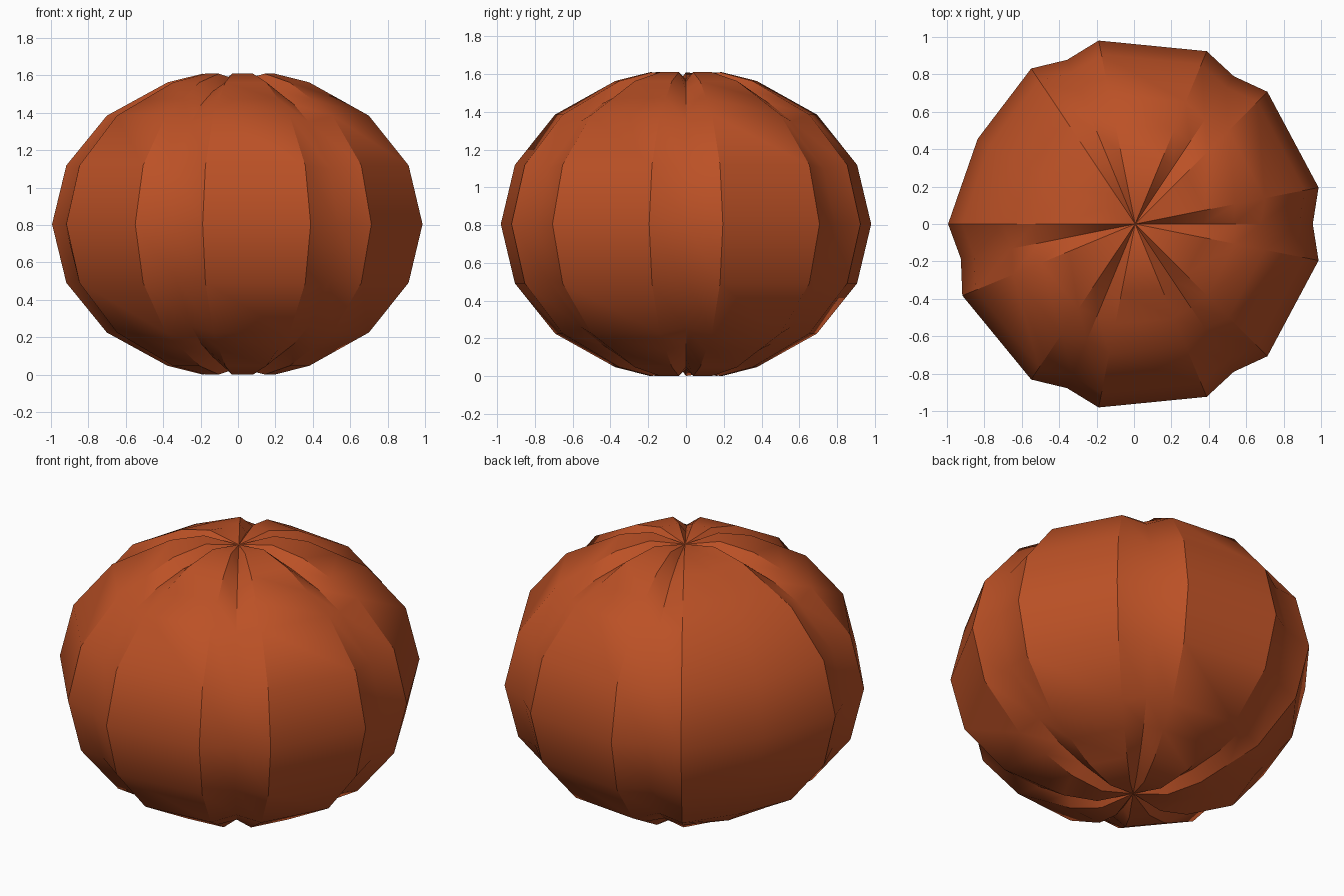
import bpy, bmesh, math

if "Cube" in bpy.data.objects:
    bpy.data.objects.remove(bpy.data.objects["Cube"])

# Ribbed, flattened gourd body: ridges (R), grooves (G) and one soft rib centre (C)
STEP = 11.25
DEPTH = 0.05          # groove depth along the surface normal
HALF_H = 0.82
MID_Z = 0.805
SHIFT_X = 0.006
POLE = HALF_H - 0.052

columns = []
for c in (0, 56.25, 112.5, 191.25, 247.5, 303.75):   # groove centres with a ridge each side
    columns += [(c - STEP, 'R'), (c, 'G'), (c + STEP, 'R')]
columns.append((151.6, 'C'))
columns.sort()

polar = [11.25, 22.5, 33.75, 45, 67.5, 90, 112.5, 135, 146.25, 157.5, 168.75]


def ring_point(p, kind):
    """Radius and height of a profile point at polar angle p."""
    t = math.radians(p)
    if kind == 'R' and p in (33.75, 146.25):
        # ridges run straight between the neighbouring rings
        a, b = ring_point(p - STEP, kind), ring_point(p + STEP, kind)
        return (a[0] + b[0]) / 2, (a[1] + b[1]) / 2
    r, z = math.sin(t), HALF_H * math.cos(t)
    if kind == 'G':
        r -= DEPTH * math.sin(t)
        z -= DEPTH * math.cos(t)
    elif kind == 'C':
        r *= 0.957
        z *= 0.985
    return r, z


bm = bmesh.new()
grid = []
for ang, kind in columns:
    a = math.radians(ang)
    col = []
    for p in polar:
        r, z = ring_point(p, kind)
        col.append(bm.verts.new((SHIFT_X + r * math.cos(a), r * math.sin(a), MID_Z + z)))
    grid.append(col)
top = bm.verts.new((SHIFT_X, 0, MID_Z + POLE))
bottom = bm.verts.new((SHIFT_X, 0, MID_Z - POLE))

# skin between neighbouring columns, closed at the sunken poles
n = len(grid)
for i in range(n):
    a, b = grid[i], grid[(i + 1) % n]
    bm.faces.new((top, a[0], b[0]))
    for j in range(len(polar) - 1):
        bm.faces.new((a[j], a[j + 1], b[j + 1], b[j]))
    bm.faces.new((a[-1], bottom, b[-1]))
bmesh.ops.recalc_face_normals(bm, faces=bm.faces)

mesh = bpy.data.meshes.new("pumpkin_body")
bm.to_mesh(mesh)
bm.free()
body = bpy.data.objects.new("pumpkin_body", mesh)
bpy.context.collection.objects.link(body)

orange = bpy.data.materials.new("burnt orange")
orange.diffuse_color = (0.50, 0.082, 0.019, 1)
orange.use_nodes = True
orange.node_tree.nodes["Principled BSDF"].inputs["Base Color"].default_value = orange.diffuse_color
mesh.materials.append(orange)

# smooth ribs, crisp ridges
bpy.context.view_layer.objects.active = body
body.select_set(True)
bpy.ops.object.shade_smooth_by_angle(angle=math.radians(30))
